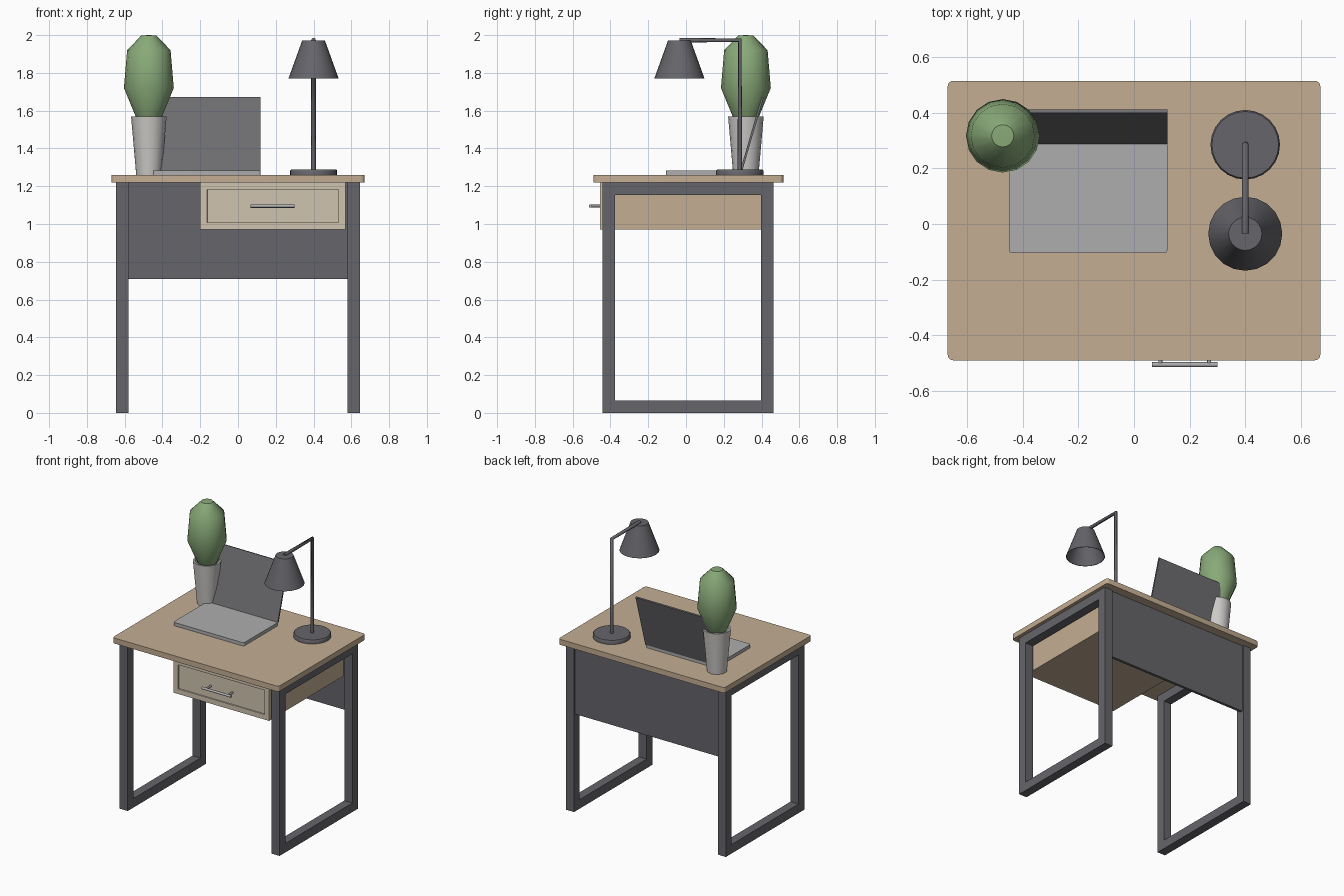
import bpy, bmesh, math
from mathutils import Matrix, Vector

if "Cube" in bpy.data.objects:
    bpy.data.objects.remove(bpy.data.objects["Cube"])


def material(name, rgb):
    m = bpy.data.materials.new(name)
    m.diffuse_color = (*rgb, 1)
    m.use_nodes = True
    m.node_tree.nodes["Principled BSDF"].inputs["Base Color"].default_value = m.diffuse_color
    return m


WOOD = material("wood", (0.55, 0.42, 0.29))
PALE = material("pale_wood", (0.62, 0.55, 0.43))
DARK = material("dark_metal", (0.13, 0.13, 0.145))
SILVER = material("silver", (0.42, 0.42, 0.43))
SCREEN = material("screen_grey", (0.16, 0.16, 0.17))
CERAMIC = material("ceramic", (0.6, 0.59, 0.57))
GREEN = material("leaf_green", (0.25, 0.40, 0.19))


def finish(bm, name, mat, smooth=False):
    bmesh.ops.recalc_face_normals(bm, faces=bm.faces)
    me = bpy.data.meshes.new(name)
    bm.to_mesh(me)
    bm.free()
    ob = bpy.data.objects.new(name, me)
    bpy.context.collection.objects.link(ob)
    me.materials.append(mat)
    if smooth:
        bpy.ops.object.select_all(action='DESELECT')
        ob.select_set(True)
        bpy.context.view_layer.objects.active = ob
        bpy.ops.object.shade_smooth_by_angle(angle=math.radians(40))
    return ob


def add_box(bm, lo, hi, corner=0):
    """Box from min to max corner; corner rounds the upright edges."""
    lo, hi = Vector(lo), Vector(hi)
    mat = Matrix.Translation((lo + hi) / 2) @ Matrix.Diagonal((*(hi - lo), 1))
    verts = bmesh.ops.create_cube(bm, size=1, matrix=mat)["verts"]
    if corner:
        upright = [e for e in bm.edges
                   if abs(e.verts[0].co.z - e.verts[1].co.z) > 1e-4]
        bmesh.ops.bevel(bm, geom=upright, offset=corner, segments=4,
                        profile=0.5, affect='EDGES')
    return verts


def box(name, lo, hi, mat, corner=0):
    bm = bmesh.new()
    add_box(bm, lo, hi, corner)
    return finish(bm, name, mat, corner > 0)


def lathe(name, profile, centre, sides, mat):
    """Spin an (r, z) profile around a vertical axis."""
    bm = bmesh.new()
    vs = [bm.verts.new((r, 0, z)) for r, z in profile]
    es = [bm.edges.new(p) for p in zip(vs, vs[1:])]
    bmesh.ops.spin(bm, geom=vs + es, cent=(0, 0, 0), axis=(0, 0, 1),
                   angle=math.tau, steps=sides, use_duplicate=False)
    bmesh.ops.remove_doubles(bm, verts=bm.verts, dist=1e-4)
    bmesh.ops.translate(bm, verts=bm.verts, vec=(*centre, 0))
    return finish(bm, name, mat, True)


def tube(name, points, radius, mat):
    """Round bar along a path of straight pieces."""
    cu = bpy.data.curves.new(name, 'CURVE')
    cu.dimensions = '3D'
    cu.bevel_depth = radius
    cu.bevel_resolution = 2
    cu.use_fill_caps = True
    sp = cu.splines.new('POLY')
    sp.points.add(len(points) - 1)
    for p, co in zip(sp.points, points):
        p.co = (*co, 1)
    cu.materials.append(mat)
    ob = bpy.data.objects.new(name, cu)
    bpy.context.collection.objects.link(ob)
    return ob


# Desk top
box("desk_top", (-0.67, -0.49, 1.22), (0.67, 0.515, 1.26), WOOD, 0.02)

# Rectangular leg frames, one per side
Y0, Y1, H, T = -0.442, 0.462, 1.22, 0.066
for side, x in (("left", -0.645), ("right", 0.58)):
    bm = bmesh.new()
    outer = [(Y0, 0), (Y1, 0), (Y1, H), (Y0, H)]
    inner = [(Y0 + T, T), (Y1 - T, T), (Y1 - T, H - T), (Y0 + T, H - T)]
    o = [bm.verts.new((x, y, z)) for y, z in outer]
    i = [bm.verts.new((x, y, z)) for y, z in inner]
    faces = [bm.faces.new((o[k], o[k - 3], i[k - 3], i[k])) for k in range(4)]
    ext = bmesh.ops.extrude_face_region(bm, geom=faces, use_keep_orig=True)
    moved = [g for g in ext["geom"] if isinstance(g, bmesh.types.BMVert)]
    bmesh.ops.translate(bm, verts=moved, vec=(0.065, 0, 0))
    finish(bm, side + "_leg_frame", DARK)

# Back panel between the frames
box("back_panel", (-0.58, 0.43, 0.71), (0.58, 0.45, 1.22), DARK)

# Drawer box and its front with a recessed field
box("drawer_box", (-0.20, -0.442, 0.97), (0.57, 0.40, 1.22), WOOD)
bm = bmesh.new()
add_box(bm, (-0.20, -0.456, 0.97), (0.57, -0.442, 1.22))
bm.normal_update()
front = min(bm.faces, key=lambda f: f.calc_center_median().y)
bmesh.ops.inset_region(bm, faces=[front], thickness=0.052)
bmesh.ops.inset_region(bm, faces=[front], thickness=0.001, depth=-0.008)
finish(bm, "drawer_front", PALE)

# Drawer handle
tube("handle_bar", [(0.065, -0.506, 1.095), (0.30, -0.506, 1.095)], 0.009, SILVER)
for n, x in enumerate((0.095, 0.27)):
    tube(f"handle_post_{n + 1}", [(x, -0.506, 1.095), (x, -0.446, 1.095)], 0.007, SILVER)

# Laptop: flat base and leaning lid
box("laptop_base", (-0.45, -0.105, 1.26), (0.12, 0.295, 1.284), SILVER, 0.012)
bm = bmesh.new()
section = [(0.287, 1.284), (0.40, 1.672), (0.411, 1.669), (0.298, 1.281)]
lid = bm.faces.new([bm.verts.new((-0.45, y, z)) for y, z in section])
ext = bmesh.ops.extrude_face_region(bm, geom=[lid], use_keep_orig=True)
bmesh.ops.translate(bm, vec=(0.57, 0, 0), verts=[
    g for g in ext["geom"] if isinstance(g, bmesh.types.BMVert)])
finish(bm, "laptop_lid", SCREEN)

# Potted plant
PLANT = (-0.472, 0.317)
lathe("plant_pot", [(0, 1.26), (0.067, 1.26), (0.094, 1.568), (0.082, 1.568),
                    (0.078, 1.53), (0, 1.53)], PLANT, 16, CERAMIC)
lathe("plant_foliage", [(0, 1.53), (0.05, 1.53), (0.07, 1.57), (0.132, 1.72),
                        (0.115, 1.92), (0.04, 1.998), (0, 2.0)], PLANT, 16, GREEN)

# Desk lamp: base, bent stem, open shade
lathe("lamp_base", [(0, 1.26), (0.125, 1.26), (0.125, 1.282), (0.12, 1.288),
                    (0, 1.288)], (0.40, 0.285), 24, DARK)
tube("lamp_stem", [(0.40, 0.285, 1.28), (0.40, 0.285, 1.973),
                   (0.40, -0.035, 1.973)], 0.0125, DARK)
lathe("lamp_shade", [(0, 1.972), (0.06, 1.972), (0.133, 1.77), (0.129, 1.77),
                     (0.057, 1.967), (0, 1.967)], (0.40, -0.035), 20, DARK)
